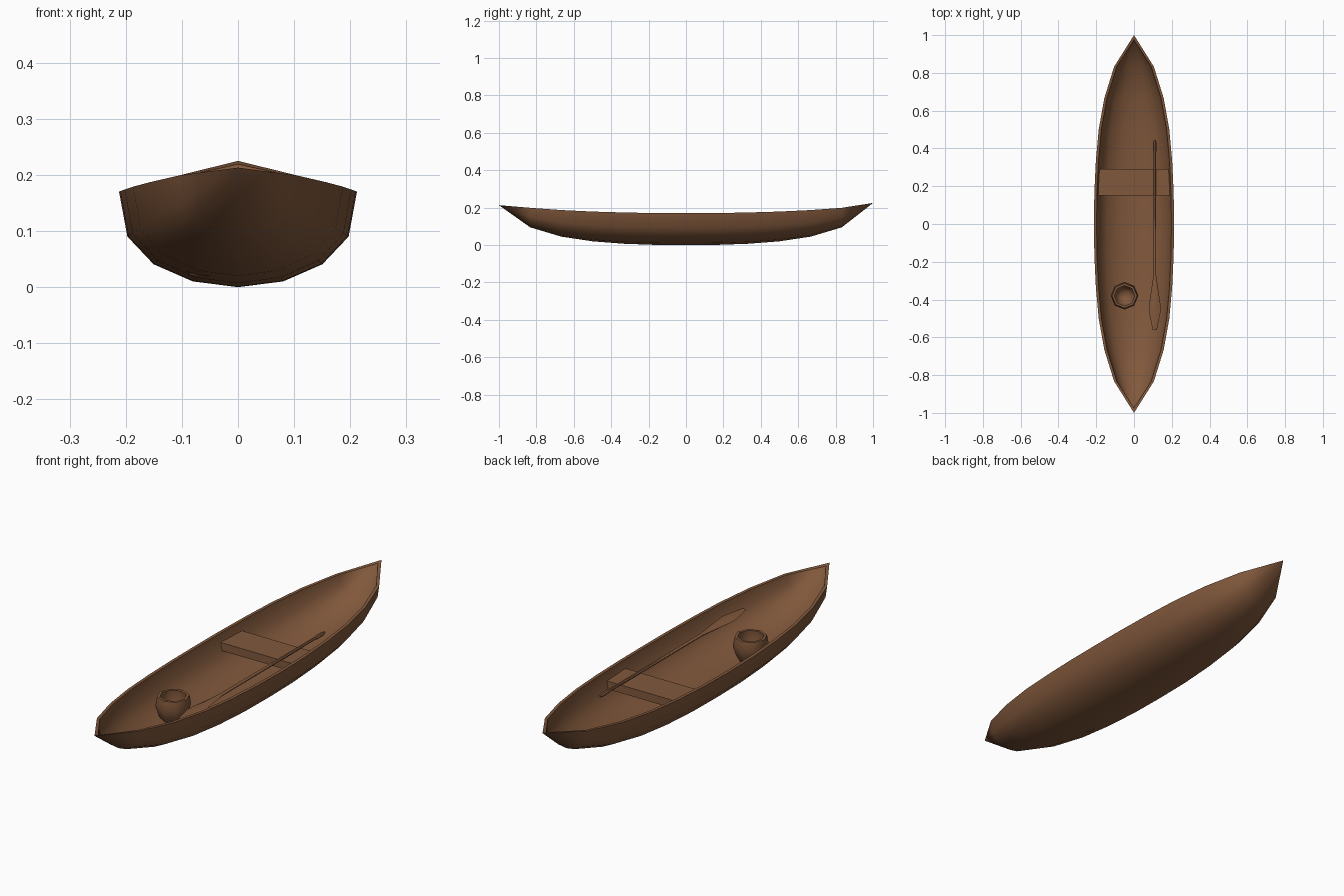
import bpy, bmesh, math

if "Cube" in bpy.data.objects:
    bpy.data.objects.remove(bpy.data.objects["Cube"])

wood = bpy.data.materials.new("brown wood")
wood.diffuse_color = (0.22, 0.098, 0.045, 1)
wood.use_nodes = True
wood.node_tree.nodes["Principled BSDF"].inputs["Base Color"].default_value = wood.diffuse_color


def loft(name, rings, close_u=True, caps=False, angle=40):
    """Skin a list of equal-length closed rings into one smooth-shaded object."""
    bm = bmesh.new()
    vs = [[bm.verts.new(p) for p in r] for r in rings]
    n = len(rings[0])
    for a, b in zip(vs, vs[1:]):
        for i in range(n):
            j = (i + 1) % n
            bm.faces.new((a[i], a[j], b[j], b[i]))
    if caps:
        bm.faces.new(vs[0][::-1])
        bm.faces.new(vs[-1])
    bmesh.ops.remove_doubles(bm, verts=bm.verts, dist=1e-5)
    bmesh.ops.recalc_face_normals(bm, faces=bm.faces)
    me = bpy.data.meshes.new(name)
    bm.to_mesh(me)
    bm.free()
    me.materials.append(wood)
    ob = bpy.data.objects.new(name, me)
    bpy.context.collection.objects.link(ob)
    bpy.ops.object.select_all(action='DESELECT')
    ob.select_set(True)
    bpy.context.view_layer.objects.active = ob
    bpy.ops.object.shade_smooth_by_angle(angle=math.radians(angle))
    return ob


# hull: outer and inner skins joined at the rim, collapsed to a point at each end
section = [(0, 0), (0.38, 0.06), (0.71, 0.24), (0.93, 0.53), (1, 1)]
section = [(-x, z) for x, z in section[:0:-1]] + section
half = [0.212, 0.21, 0.202, 0.187, 0.157, 0.105]        # half width per station
keel = [0.0, 0.001, 0.007, 0.02, 0.045, 0.095]
sheer = [0.17, 0.171, 0.174, 0.179, 0.187, 0.199]


def skin(y, w, k, s):
    return [(w * x, y, k + (s - k) * z) for x, z in section]


hull = []
for i in range(-6, 7):
    a, y = abs(i), i / 6
    if a == 6:
        tip = 0.225 if i > 0 else 0.213
        ring = skin(y, 0, tip, tip) + skin(y * 0.975, 0, tip - 0.006, tip - 0.006)
    else:
        ring = skin(y, half[a], keel[a], sheer[a])
        ring += skin(y, half[a] - 0.014, keel[a] + 0.016, sheer[a])[::-1]
    hull.append(ring)
loft("hull", hull, angle=50)

# seat plank
loft("seat", [[(x, y, z) for x, y in ((-0.19, 0.15), (0.19, 0.15), (0.19, 0.29), (-0.19, 0.29))]
              for z in (0.1, 0.135)], caps=True, angle=30)

# paddle lying along the boat: (y, half width, half thickness)
profile = [(-0.56, 0.011, 0.003), (-0.46, 0.032, 0.005), (-0.425, 0.03, 0.006), (-0.27, 0.007, 0.007),
           (0.37, 0.006, 0.006), (0.395, 0.009, 0.008), (0.43, 0.009, 0.008), (0.445, 0.005, 0.005)]
loft("paddle", [[(0.11 + w * math.cos(t * math.pi / 3), y, 0.146 + h * math.sin(t * math.pi / 3))
                 for t in range(6)] for y, w, h in profile], caps=True, angle=50)

# round pot: outside up, over the rim, inside down (radius, z)
pot = [(0.036, 0.02), (0.058, 0.055), (0.073, 0.1), (0.066, 0.14),
       (0.054, 0.14), (0.058, 0.1), (0.045, 0.06), (0.025, 0.04)]
loft("pot", [[(-0.05 + r * math.cos(t * math.pi / 4), -0.38 + r * math.sin(t * math.pi / 4), z)
              for t in range(8)] for r, z in pot], caps=True, angle=50)
